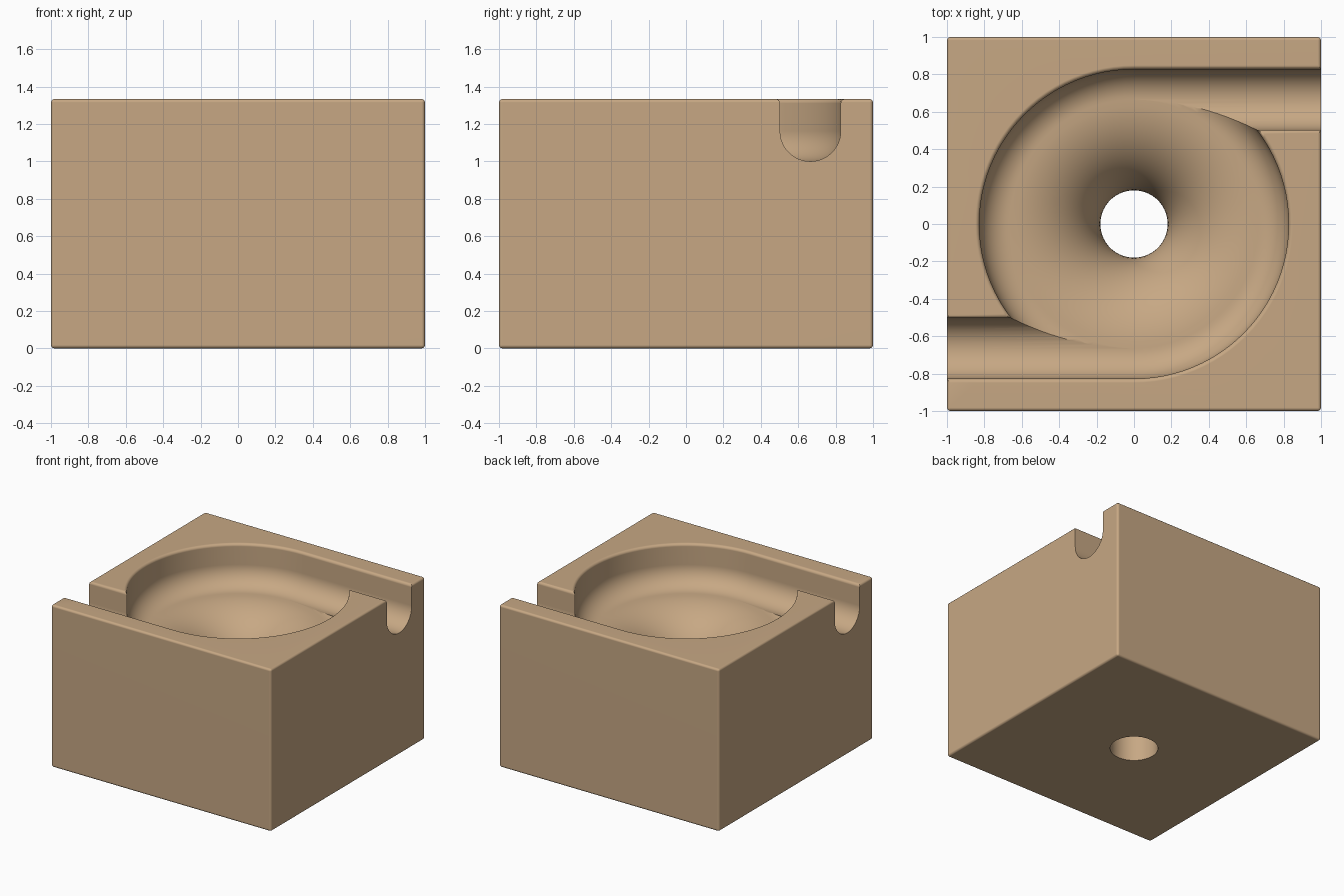
import bpy, bmesh, math

if "Cube" in bpy.data.objects:
    bpy.data.objects.remove(bpy.data.objects["Cube"])

TOP, LANE, R, LIP = 1.333, 0.665, 0.162, 0.022   # block height, lane radius, groove radius, rim rounding
FLOOR, HOLE = 1.0, 0.18
AXIS_Z = FLOOR + R


def arc(cx, cz, r, a0, a1, n):
    """Points on an arc, angles in degrees."""
    return [(cx + r * math.cos(math.radians(a0 + (a1 - a0) * i / n)),
             cz + r * math.sin(math.radians(a0 + (a1 - a0) * i / n))) for i in range(n + 1)]


def make_object(name, bm):
    bmesh.ops.recalc_face_normals(bm, faces=bm.faces)
    mesh = bpy.data.meshes.new(name)
    bm.to_mesh(mesh)
    bm.free()
    ob = bpy.data.objects.new(name, mesh)
    bpy.context.collection.objects.link(ob)
    return ob


# outer half of the groove: floor, round side, wall, rounded rim
side = arc(0, AXIS_Z, R, -90, 0, 12) + arc(R + LIP, TOP - LIP, LIP, 180, 90, 4) + [(R + LIP, 1.5)]

# block with slightly rounded edges
bm = bmesh.new()
bmesh.ops.create_cube(bm, size=1)
bmesh.ops.scale(bm, vec=(2, 2, TOP), verts=bm.verts)
bmesh.ops.translate(bm, vec=(0, 0, TOP / 2), verts=bm.verts)
bmesh.ops.bevel(bm, geom=bm.edges[:], offset=0.018, segments=3, profile=0.5, affect='EDGES')
block = make_object("marble_track_block", bm)

# funnel cutter: drain hole, flared funnel, ring groove, turned around z
fr = LANE - HOLE
profile = ([(0, -0.1), (HOLE, -0.1)] + arc(LANE, FLOOR - fr, fr, 180, 90, 20)[:-1]
           + [(LANE + x, z) for x, z in side] + [(0, 1.5)])
bm = bmesh.new()
vs = [bm.verts.new((x, 0, z)) for x, z in profile]
es = [bm.edges.new((a, b)) for a, b in zip(vs, vs[1:])]
bmesh.ops.spin(bm, geom=vs + es, cent=(0, 0, 0), axis=(0, 0, 1), angle=2 * math.pi, steps=96)
bmesh.ops.remove_doubles(bm, verts=bm.verts, dist=1e-5)
cutters = [make_object("funnel_cutter", bm)]

# entry and exit channels, one the half turn of the other
section = [(-x, z) for x, z in reversed(side[1:])] + side
for name, s in (("exit_channel_cutter", 1), ("entry_channel_cutter", -1)):
    bm = bmesh.new()
    face = bm.faces.new([bm.verts.new((0, s * (LANE + y), z)) for y, z in section])
    ext = bmesh.ops.extrude_face_region(bm, geom=[face])["geom"]
    bmesh.ops.translate(bm, vec=(s * 1.1, 0, 0),
                        verts=[v for v in ext if isinstance(v, bmesh.types.BMVert)])
    cutters.append(make_object(name, bm))

# carve the block
bpy.context.view_layer.objects.active = block
block.select_set(True)
for c in cutters:
    mod = block.modifiers.new("carve", 'BOOLEAN')
    mod.operation, mod.solver, mod.object = 'DIFFERENCE', 'EXACT', c
    bpy.ops.object.modifier_apply(modifier=mod.name)
for c in cutters:
    bpy.data.objects.remove(c)

# smooth curves, crisp edges
bpy.ops.object.shade_smooth_by_angle(angle=math.radians(35))
wn = block.modifiers.new("even_shading", 'WEIGHTED_NORMAL')
wn.keep_sharp = True

wood = bpy.data.materials.new("light_wood")
wood.diffuse_color = (0.57, 0.39, 0.23, 1)
wood.use_nodes = True
wood.node_tree.nodes["Principled BSDF"].inputs["Base Color"].default_value = wood.diffuse_color
block.data.materials.clear()
block.data.materials.append(wood)
for p in block.data.polygons:
    p.material_index = 0
